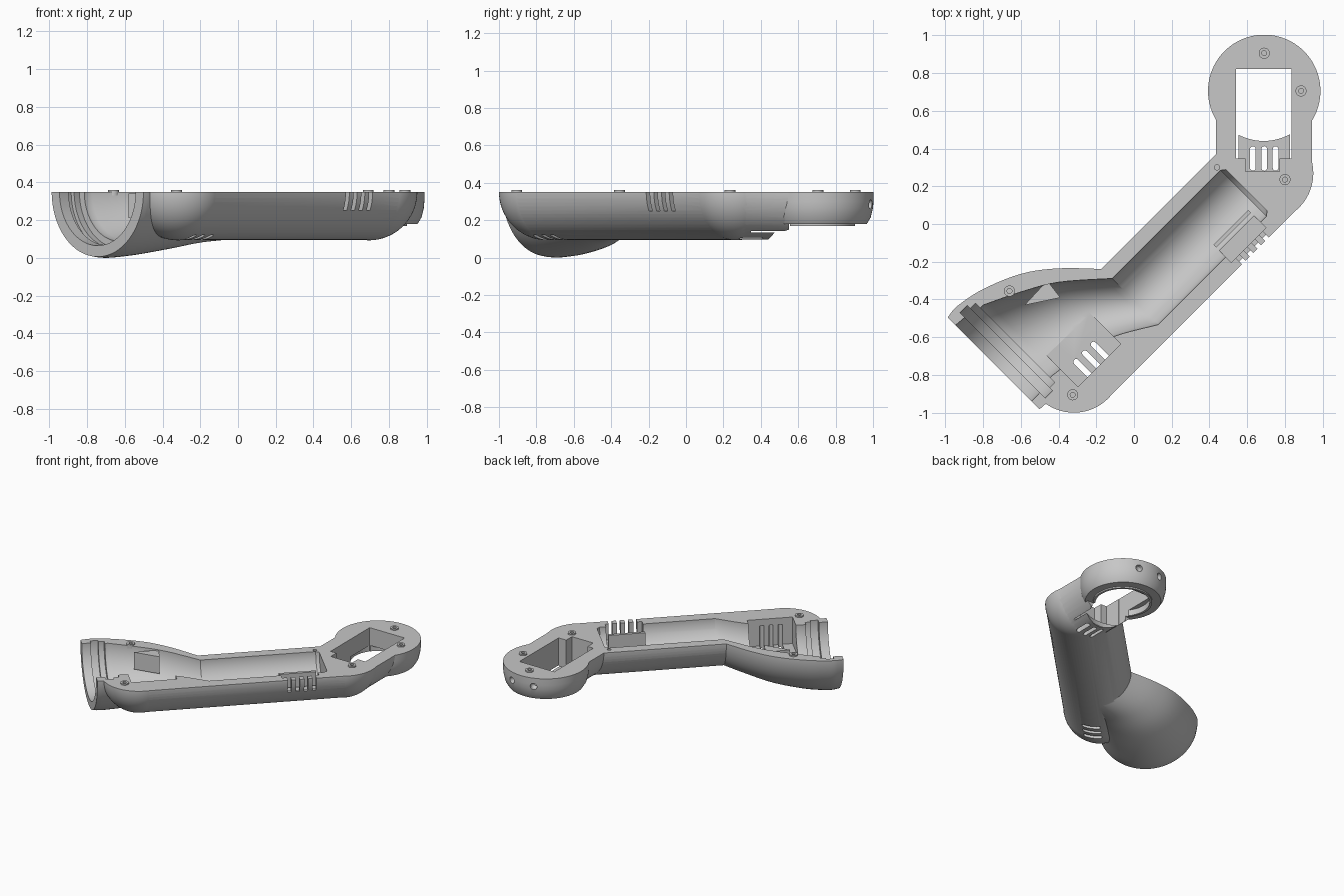
import bpy, bmesh, math

if "Cube" in bpy.data.objects:
    bpy.data.objects.remove(bpy.data.objects["Cube"])

TOP = 0.35      # parting plane height, also the axis height of the tubes
SEG = 72
DIAG, STRAIGHT = math.radians(45), math.radians(90)

grey = bpy.data.materials.new("matte_grey")
grey.diffuse_color = (0.57, 0.57, 0.57, 1)
grey.use_nodes = True
grey.node_tree.nodes["Principled BSDF"].inputs["Base Color"].default_value = grey.diffuse_color


def place(along, side, z, a):
    """Map (along axis, sideways, height) to world space for an axis at angle a."""
    return (along * math.cos(a) + side * math.sin(a),
            along * math.sin(a) - side * math.cos(a), z)


def skin(name, rings):
    """Closed solid through a list of equal-length rings."""
    bm = bmesh.new()
    rows = [[bm.verts.new(p) for p in ring] for ring in rings]
    n = len(rows[0])
    for a, b in zip(rows, rows[1:]):
        for i in range(n):
            j = (i + 1) % n
            bm.faces.new((a[i], a[j], b[j], b[i]))
    bm.faces.new(rows[0][::-1])
    bm.faces.new(rows[-1])
    bmesh.ops.recalc_face_normals(bm, faces=bm.faces)
    if bm.calc_volume(signed=True) < 0:
        bmesh.ops.reverse_faces(bm, faces=bm.faces)
    me = bpy.data.meshes.new(name)
    bm.to_mesh(me)
    bm.free()
    me.materials.append(grey)
    ob = bpy.data.objects.new(name, me)
    bpy.context.collection.objects.link(ob)
    return ob


ANG = [2 * math.pi * (i + 0.5) / SEG for i in range(SEG)]


def loft(name, sections, a=DIAG):
    """Horizontal tube through circles (along, side, radius)."""
    return skin(name, [[place(u, v + r * math.cos(t), TOP + r * math.sin(t), a) for t in ANG]
                       for u, v, r in sections])


def lathe(name, x, y, profile):
    """Upright turned solid from (radius, z) pairs."""
    return skin(name, [[(x + r * math.cos(t), y + r * math.sin(t), z) for t in ANG]
                       for r, z in profile])


def prism(name, pts, z0, z1, a=DIAG):
    return skin(name, [[place(u, v, z, a) for u, v in pts] for z in (z0, z1)])


def box(name, u0, u1, v0, v1, z0, z1, a=DIAG):
    return prism(name, [(u0, v0), (u1, v0), (u1, v1), (u0, v1)], z0, z1, a)


def slot(name, u, v, length, width, z0, z1, a):
    """Round-ended slot, sideways on the diagonal tube, lengthways on the neck."""
    r, pts = width / 2, []
    h = length / 2 - r
    for s in (1, -1):
        for k in range(9):
            t = math.pi * k / 8
            p = (s * r * math.cos(t), s * (h + r * math.sin(t)))
            pts.append((u + p[0], v + p[1]) if a == DIAG else (u + p[1], v - p[0]))
    return prism(name, pts, z0, z1, a)


def ball(name, u, v, r):
    return loft(name, [(u - r * math.cos(t), v, max(r * math.sin(t), 0.002))
                       for t in (math.pi * i / 36 for i in range(37))])


def smooth(keys, steps=5):
    """Catmull-Rom through section keys."""
    out = []
    for i in range(len(keys) - 1):
        p = [keys[max(i - 1, 0)], keys[i], keys[i + 1], keys[min(i + 2, len(keys) - 1)]]
        for k in range(steps):
            t = k / steps
            out.append(tuple(0.5 * (2 * b + (c - a) * t + (2 * a - 5 * b + 4 * c - d) * t * t
                                    + (3 * b - a - 3 * c + d) * t ** 3) for a, b, c, d in zip(*p)))
    return out + [keys[-1]]


def state(me):
    """Closedness and volume of a mesh."""
    bm = bmesh.new()
    bm.from_mesh(me)
    ok = len(bm.faces) > 0 and all(e.is_manifold for e in bm.edges)
    vol = bm.calc_volume(signed=True)
    bm.free()
    return ok, vol


def boolean(target, tool, op):
    """Apply a boolean, keeping only a closed result of plausible volume."""
    before, tv = state(target.data)[1], abs(state(tool.data)[1])
    for solver, nudge in (('MANIFOLD', 0), ('EXACT', 0), ('MANIFOLD', 4e-4), ('EXACT', 4e-4)):
        tool.location = (nudge, nudge * 0.7, nudge * 0.4)
        m = target.modifiers.new("bool", 'BOOLEAN')
        m.operation, m.solver, m.object = op, solver, tool
        dg = bpy.context.evaluated_depsgraph_get()
        dg.update()
        me = bpy.data.meshes.new_from_object(target.evaluated_get(dg))
        target.modifiers.remove(m)
        ok, vol = state(me)
        change = (vol - before) if op == 'UNION' else (before - vol)
        if ok and 1e-9 < change < tv * 1.01 + 1e-6:
            target.data = me
            break
    bpy.data.objects.remove(tool)


def add(tool):
    boolean(body, tool, 'UNION')


def cut(tool):
    boolean(body, tool, 'DIFFERENCE')


# Main handle tube, rounded elbows and neck
body = loft("shell_body", [(-0.75, 0.30, 0.255), (0.68, 0.30, 0.255)])
add(ball("lower_elbow", -0.7503, 0.3002, 0.257))
add(ball("upper_elbow", 0.6803, 0.3002, 0.257))
add(loft("neck", [(0.272, 0.6893, 0.2546), (0.55, 0.6893, 0.2546)], STRAIGHT))
cut(lathe("neck_chamfer", 0.69, 0.73, [(0.40, -0.01), (0.21, 0.18)]))

# Round head with a raised ring underneath
add(lathe("head", 0.69, 0.705, [(0.262, 0.1803), (0.283, 0.215), (0.295, 0.265),
                                (0.298, 0.30), (0.298, 0.5)]))
add(lathe("head_ring", 0.69, 0.70, [(0.205, 0.17), (0.205, 0.21)]))

# Flared cup
add(loft("cup", [(-1.048, -0.004, 0.344)] + smooth(
    [(-1.02, -0.005, 0.348), (-0.96, -0.005, 0.349), (-0.81, 0.013, 0.335),
     (-0.61, 0.066, 0.303), (-0.449, 0.152, 0.269), (-0.29, 0.295, 0.248)])))

# Trim to a half shell
cut(box("top_trim", -3, 3, -3, 3, TOP, 2))

# Hollow inside: cup narrowing into the tube, with grooves at the mouth
cut(loft("cavity", [(-1.1, -0.006, 0.288), (-0.9, 0, 0.277), (-0.895, 0, 0.262)] + smooth(
    [(-0.87, 0, 0.262), (-0.68, 0.06, 0.23), (-0.5, 0.14, 0.204), (-0.286, 0.295, 0.173)])
    + [(0.525, 0.295, 0.172), (0.547, 0.295, 0.155)]))
cut(loft("mouth_groove", [(-0.985, 0, 0.32), (-0.93, 0, 0.32)]))
cut(loft("mouth_step", [(-0.94, 0, 0.298), (-0.89, 0, 0.298)]))

# Lower vent pocket and its slots
cut(box("vent_pocket", -0.82, -0.50, 0.15, 0.40, 0.147, 0.6))
for u in (-0.733, -0.668, -0.603):
    cut(slot("lower_slot", u, 0.35, 0.13, 0.03, -0.1, 0.3, DIAG))

# Side recess with comb slots through the wall
cut(box("side_recess", 0.22, 0.48, 0.40, 0.508, 0.23, 0.6))
for u in (0.267, 0.325, 0.383, 0.441):
    cut(box("comb_slot", u - 0.013, u + 0.013, 0.47, 0.7, 0.25, 0.6))

# Head window, stepped pocket toward the neck, vents and underside recess
arc = [(0.73 - 0.29 * math.cos(t), 0.6875 + 0.29 * math.sin(t))
       for t in (0.5332 * (k / 6 - 1) for k in range(13))]
cut(prism("head_window", [(0.82, 0.54)] + arc + [(0.82, 0.835)], -0.2, 0.6, STRAIGHT))
cut(box("pocket_step", 0.347, 0.80, 0.541, 0.834, 0.135, 0.6, STRAIGHT))
cut(box("pocket_end", 0.278, 0.40, 0.59, 0.77, 0.136, 0.6, STRAIGHT))
for x in (0.63, 0.69, 0.75):
    cut(slot("neck_slot", 0.347, x, 0.13, 0.03, -0.1, 0.3, STRAIGHT))
cut(lathe("ring_recess", 0.69, 0.70, [(0.188, 0.0), (0.188, 0.215)]))

# Radial holes in the head's far side
for deg in (72, 108):
    a = math.radians(deg)
    c, s = math.cos(a), math.sin(a)
    cut(skin("radial_hole", [[(0.69 + d * c - r * math.cos(t) * s, 0.705 + d * s + r * math.cos(t) * c,
                               0.285 + r * math.sin(t)) for t in ANG[::3]]
                             for d, r in ((0.25, 0.012), (0.27, 0.024), (0.33, 0.026))]))

# Alignment hole
cut(lathe("pin_hole", 0.44, 0.30, [(0.014, 0.28), (0.014, 0.4)]))

# Screw bosses with pilot holes
for x, y in ((0.69, 0.905), (0.885, 0.705), (0.80, 0.235), (-0.66, -0.355), (-0.325, -0.905)):
    add(lathe("screw_boss", x, y, [(0.029, 0.33), (0.029, 0.36)]))
    cut(lathe("pilot_hole", x, y, [(0.013, 0.30), (0.013, 0.4)]))

# Inner retaining plate beside the comb, and wedge rib in the cup, given as (y, x) pairs
extras = [body, box("retaining_plate", 0.22, 0.48, 0.375, 0.397, 0.19, 0.325),
          prism("cup_rib", [(-0.43, -0.58), (-0.30, -0.46), (-0.39, -0.39)], 0.21, 0.34, STRAIGHT)]

bpy.ops.object.select_all(action='DESELECT')
for ob in extras:
    ob.select_set(True)
bpy.context.view_layer.objects.active = body
bpy.ops.object.shade_smooth_by_angle(angle=math.radians(28))
